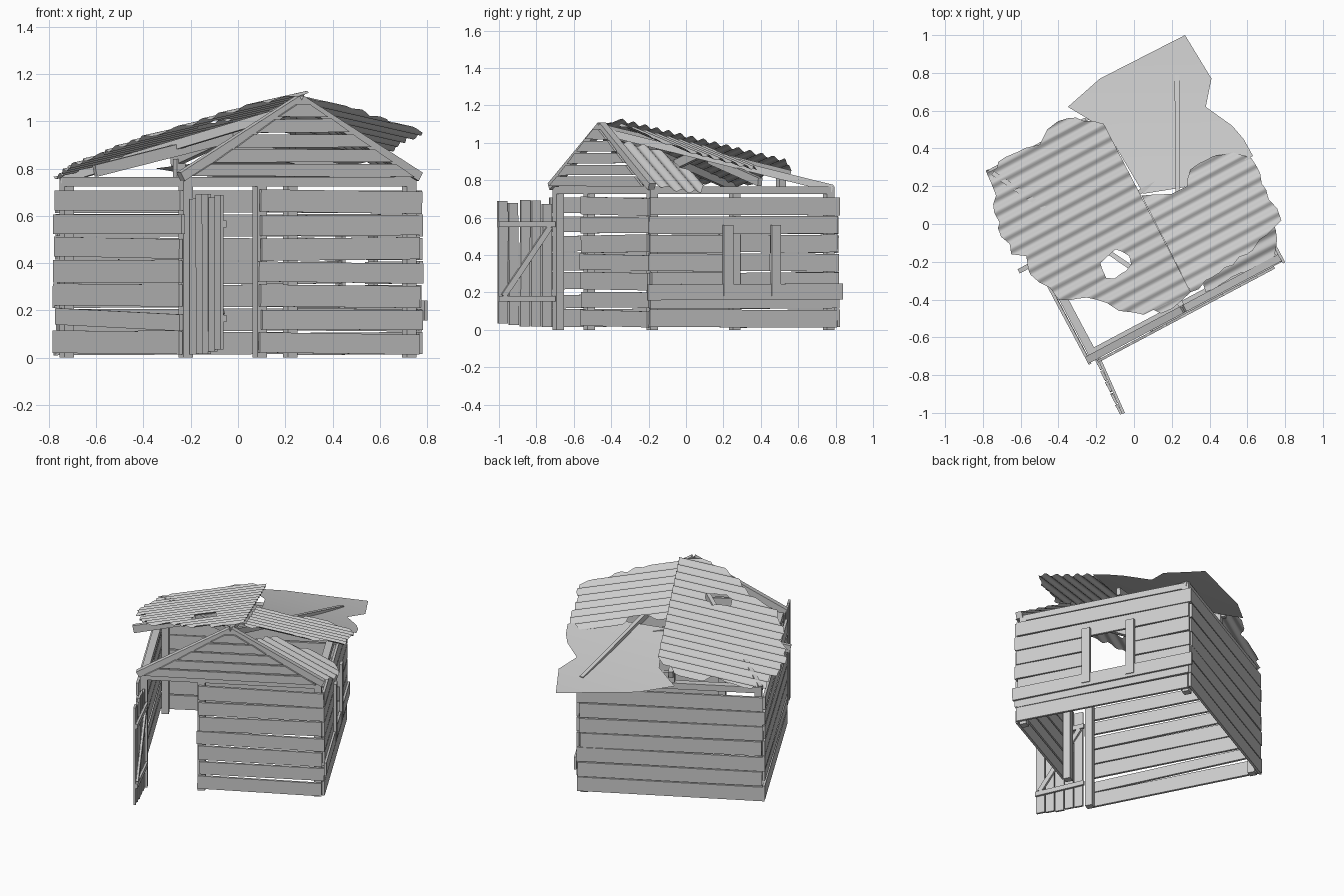
import bpy, bmesh, math, random
from mathutils import Matrix, Vector
from mathutils.geometry import tessellate_polygon

random.seed(4)
cube = bpy.data.objects.get("Cube")
if cube:
    bpy.data.objects.remove(cube)

H = 0.55                      # half width of the square hut
TURN = Matrix.Translation((0, 0.04, 0)) @ Matrix.Rotation(math.radians(28), 4, 'Z')
BACK = TURN.inverted()

grey = bpy.data.materials.new("weathered_grey")
grey.use_nodes = True
grey.diffuse_color = (0.6, 0.6, 0.6, 1)
grey.node_tree.nodes["Principled BSDF"].inputs["Base Color"].default_value = (0.6, 0.6, 0.6, 1)


def jit(a):
    return random.uniform(-a, a)


def finish(name, bm, smooth=False):
    mesh = bpy.data.meshes.new(name)
    bmesh.ops.recalc_face_normals(bm, faces=bm.faces)
    if smooth and sum(f.normal.z for f in bm.faces) < 0:
        bmesh.ops.reverse_faces(bm, faces=bm.faces)
    for f in bm.faces:
        f.smooth = smooth
    bm.to_mesh(mesh)
    bm.free()
    mesh.materials.append(grey)
    obj = bpy.data.objects.new(name, mesh)
    obj.matrix_world = TURN
    bpy.context.scene.collection.objects.link(obj)


def beam(bm, a, b, width, depth, up=(0, 0, 1)):
    """Box from a to b; width is measured along up."""
    a, b = Vector(a), Vector(b)
    x = (b - a).normalized()
    y = Vector(up).cross(x).normalized()
    z = x.cross(y)
    m = Matrix((x * (b - a).length, y * depth, z * width)).transposed().to_4x4()
    m.translation = (a + b) / 2
    bmesh.ops.create_cube(bm, size=1, matrix=m)


# Wall frames: s runs along the wall, d points outwards
WALLS = {
    "front": lambda s, z, d: (s, -H - d, z),
    "right": lambda s, z, d: (H + d, s, z),
    "back": lambda s, z, d: (-s, H + d, z),
    "left": lambda s, z, d: (-H - d, -s, z),
}


def plank_row(bm, wall, s0, s1, z, height, tilt=0.006, d=0.022):
    t = jit(tilt)
    beam(bm, wall(s0 + jit(0.012), z - t, d), wall(s1 + jit(0.012), z + t, d), height, 0.016)


# Plank walls, with a doorway in front and a window on one side
for name, wall in WALLS.items():
    bm = bmesh.new()
    for i in range(7):
        z = 0.06 + i * 0.1
        height = random.uniform(0.082, 0.096)
        if name == "front":
            plank_row(bm, wall, -0.2, 0.57, z, height)
        elif name == "right" and 2 <= i <= 4:
            plank_row(bm, wall, -0.57, -0.09, z, 0.094, 0.002)
            plank_row(bm, wall, 0.17, 0.57, z, 0.094, 0.002)
        elif name == "left":
            if i != 1:
                plank_row(bm, wall, -0.57, 0.57, z + 0.005, height, 0.008)
            else:
                beam(bm, wall(-0.56, 0.175, 0.02), wall(0.56, 0.148, 0.02), 0.07, 0.016)
        else:
            plank_row(bm, wall, -0.57, 0.57, z, 0.094, 0.003)
    finish(name + "_wall_planks", bm)

# Window boards and sill
bm = bmesh.new()
side = WALLS["right"]
for s in (-0.105, 0.185):
    beam(bm, side(s, 0.18, 0.04), side(s, 0.56, 0.04), 0.055, 0.018, (0, 1, 0))
beam(bm, side(-0.59, 0.2, 0.036), side(0.59, 0.205, 0.036), 0.085, 0.014)
finish("window_boards", bm)

# Corner posts, door jamb and top plates
bm = bmesh.new()
c = H - 0.015
for x, y in ((-c, -c), (c, -c), (c, c), (-c, c), (-0.18, -c)):
    beam(bm, (x, y, 0), (x, y, 0.765), 0.045, 0.045, (0, 1, 0))
for wall in WALLS.values():
    beam(bm, wall(-H, 0.745, -0.015), wall(H, 0.745, -0.015), 0.04, 0.045)
finish("frame_posts", bm)

# Rafters leaning from the front peak down to the back
bm = bmesh.new()
beam(bm, (0, -0.55, 1.075), (0, 0.58, 0.83), 0.045, 0.03)
beam(bm, (0, 0.03, 0.94), (-0.67, 0.03, 0.79), 0.05, 0.025)
beam(bm, (0, 0.1, 0.91), (0.57, 0.1, 0.79), 0.045, 0.025)
for sx in (-1, 1):
    beam(bm, (0, -0.5, 1.05), (sx * 0.55, 0.55, 0.755), 0.04, 0.025)
beam(bm, (0, 0.53, 0.76), (0, 0.53, 0.84), 0.04, 0.04, (0, 1, 0))
finish("roof_rafters", bm)

# Gable: sloping boards with stacked trapezoid planks in front
bm = bmesh.new()
for sx in (-1, 1):
    beam(bm, (sx * 0.57, -H - 0.005, 0.765), (0, -H - 0.005, 1.09), 0.04, 0.04)
for i in range(5):
    z0 = 0.765 + i * 0.063
    z1 = z0 + 0.054
    w0, w1 = (0.53 * (1.09 - z) / 0.325 for z in (z0, z1))
    outline = ((-w0, z0 + jit(0.004)), (w0, z0), (w1, z1 + jit(0.004)), (-w1, z1))
    face = bm.faces.new([bm.verts.new((x, -H - 0.03, z)) for x, z in outline])
    out = bmesh.ops.extrude_face_region(bm, geom=[face])
    bmesh.ops.translate(bm, vec=(0, -0.014, 0),
                        verts=[v for v in out["geom"] if isinstance(v, bmesh.types.BMVert)])
finish("gable_planks", bm)

# Open plank door with a Z brace on its inner side
bm = bmesh.new()


def door(t, z, d=0):
    return (-0.53 - 0.07 * t + d, -0.575 - t, z)


for i in range(5):
    t = 0.032 + i * 0.064
    beam(bm, door(t, 0.025 + jit(0.012)), door(t + jit(0.004), 0.68 + jit(0.015)),
         0.056, 0.014, (0, 1, 0))
for z in (0.165, 0.565):
    beam(bm, door(-0.01, z, 0.015), door(0.32, z, 0.015), 0.03, 0.014)
beam(bm, door(0.29, 0.18, 0.015), door(0.02, 0.55, 0.015), 0.03, 0.014)
finish("door", bm)


def sheet(name, outline, height, cut, step, rag=0.0, hole=None):
    """Torn sheet: outline in plan, sliced along cut, lifted by height(u, v)."""
    ring = []
    for a, b in zip(outline, outline[1:] + outline[:1]):
        a, b = (BACK @ Vector((*p, 0)) for p in (a, b))
        ring.append(a)
        n = int((b - a).length / 0.045)
        ridge = abs(a.x - 0.085) < 0.03 and abs(b.x - 0.085) < 0.03
        if rag and not ridge:
            for k in range(1, n):
                ring.append(a.lerp(b, k / n) + Vector((jit(rag), jit(rag), 0)))
    loops = [ring]
    if hole:
        mid, r = BACK @ Vector((*hole[0], 0)), hole[1]
        loops.append([mid + Vector((math.cos(k * 0.5236), math.sin(k * 0.5236), 0))
                      * r * random.uniform(0.75, 1.25) for k in range(12)])
    bm = bmesh.new()
    verts = [bm.verts.new(p) for loop in loops for p in loop]
    for tri in tessellate_polygon(loops):
        bm.faces.new([verts[i] for i in tri])
    cut = Vector(cut)
    for k in range(int(-1.2 / step), int(1.2 / step)):
        bmesh.ops.bisect_plane(bm, geom=bm.verts[:] + bm.edges[:] + bm.faces[:],
                               plane_co=cut * k * step, plane_no=cut)
    for v in bm.verts:
        v.co.z = height(v.co.x, v.co.y)
    finish(name, bm, True)


def wave(v):
    return 0.009 * math.sin(v * math.tau / 0.07)


# Corrugated roof sheets
sheet("left_roof_sheet",
      [(-.16, .53), (.3, -.36), (.2, -.45), (.05, -.48), (-.08, -.46), (-.2, -.4), (-.4, -.4),
       (-.5, -.31), (-.56, -.24), (-.57, -.17), (-.65, -.16), (-.74, .06), (-.73, .15),
       (-.78, .27), (-.62, .38), (-.5, .42), (-.46, .5), (-.35, .56)],
      lambda u, v: 1.0 + 0.2 * u - 0.22 * v + wave(v), (0, 1, 0), 0.00875, 0.015,
      ((-.1, -.21), 0.075))
sheet("right_roof_sheet",
      [(.04, .15), (.3, -.36), (.45, -.26), (.6, -.16), (.7, -.06), (.78, .02), (.7, .18),
       (.62, .35), (.52, .38), (.42, .36), (.3, .29), (.28, .2), (.2, .16)],
      lambda u, v: 1.0 - 0.2 * u - 0.23 * v + wave(v), (0, 1, 0), 0.00875, 0.012)
sheet("lower_roof_sheet",
      [(.38, -.36), (.52, -.28), (.62, -.26), (.74, -.18), (.75, -.03), (.7, .08), (.62, .1),
       (.45, -.05), (.36, -.18)],
      lambda u, v: 1.09 - 0.55 * u + wave(v), (0, 1, 0), 0.00875, 0.012)


# Smooth bent sheet sagging over the back
def sag(u, v):
    t = (1 - (TURN @ Vector((u, v, 0))).y) / 0.85
    return 0.735 + 0.12 * t + 0.06 * t * t


sheet("flat_roof_sheet",
      [(-.35, .62), (-.18, .77), (.27, 1), (.41, .77), (.38, .62), (.52, .52), (.58, .45),
       (.63, .36), (.3, .2), (.05, .16), (-.15, .5)],
      sag, BACK.to_3x3() @ Vector((0, 1, 0)), 0.05)
